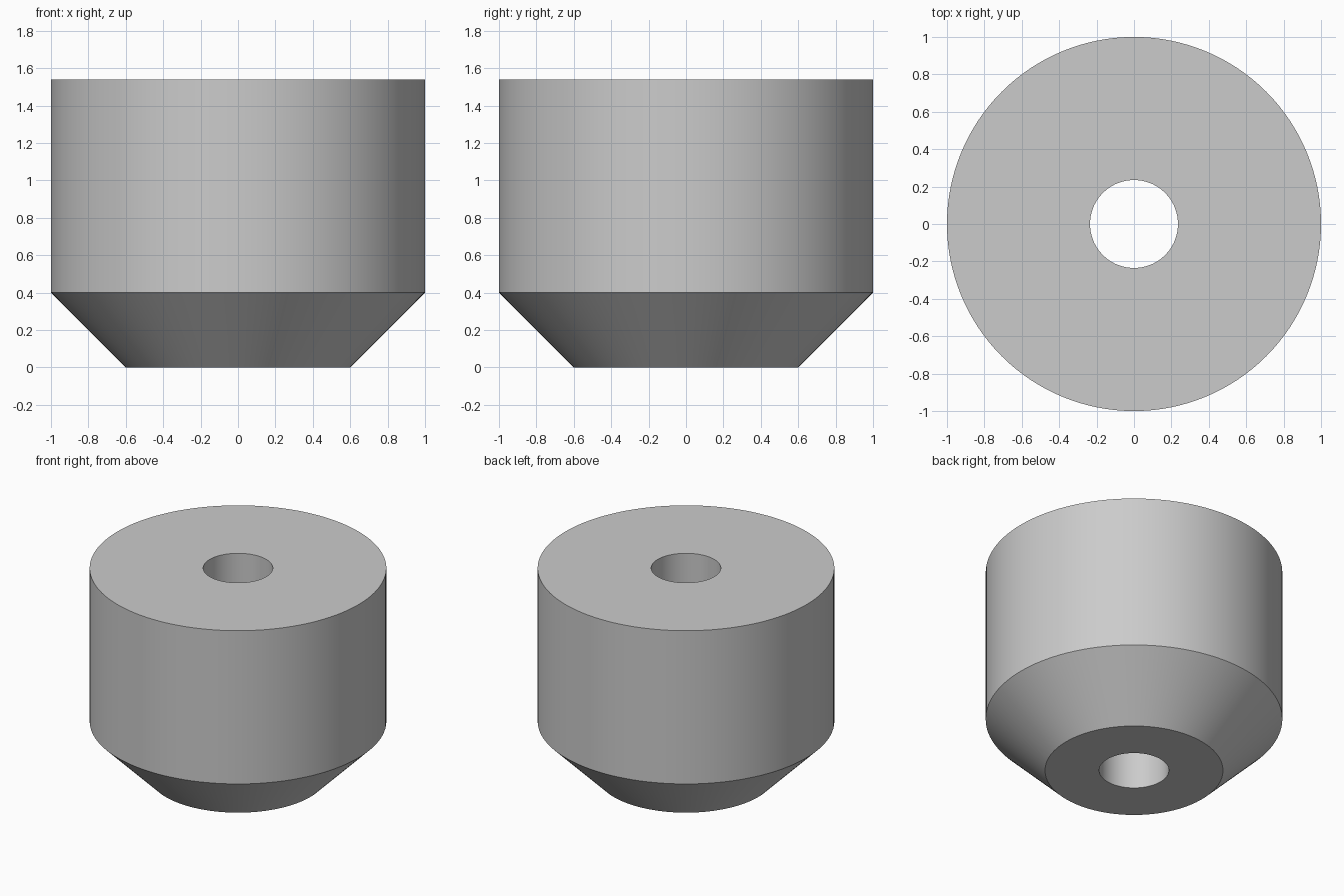
import bpy
import bmesh
import math

cube = bpy.data.objects.get("Cube")
if cube:
    bpy.data.objects.remove(cube, do_unlink=True)

# Plain grey material
grey = bpy.data.materials.new("plain grey")
grey.use_nodes = True
colour = (0.6, 0.6, 0.6, 1)
grey.diffuse_color = colour
grey.node_tree.nodes["Principled BSDF"].inputs["Base Color"].default_value = colour

# Closed cross-section (radius, height): bore, tapered foot, straight wall
HEIGHT = 1.54
BORE = 0.235
SEGMENTS = 128
profile = [(BORE, 0), (0.6, 0), (1, 0.4), (1, HEIGHT), (BORE, HEIGHT)]

# Spin the section into a bored cylinder with a chamfered foot
bm = bmesh.new()
verts = [bm.verts.new((r, 0, z)) for r, z in profile]
edges = [bm.edges.new((a, b)) for a, b in zip(verts, verts[1:] + verts[:1])]
bmesh.ops.spin(bm, geom=verts + edges, cent=(0, 0, 0), axis=(0, 0, 1),
               angle=math.tau, steps=SEGMENTS, use_merge=True)
bmesh.ops.remove_doubles(bm, verts=bm.verts, dist=0.0001)
bmesh.ops.recalc_face_normals(bm, faces=bm.faces)
mesh = bpy.data.meshes.new("tapered_bushing")
bm.to_mesh(mesh)
bm.free()
mesh.materials.append(grey)

bushing = bpy.data.objects.new("tapered_bushing", mesh)
bpy.context.collection.objects.link(bushing)
bpy.context.view_layer.objects.active = bushing
bushing.select_set(True)
bpy.ops.object.shade_smooth_by_angle(angle=math.radians(30))
